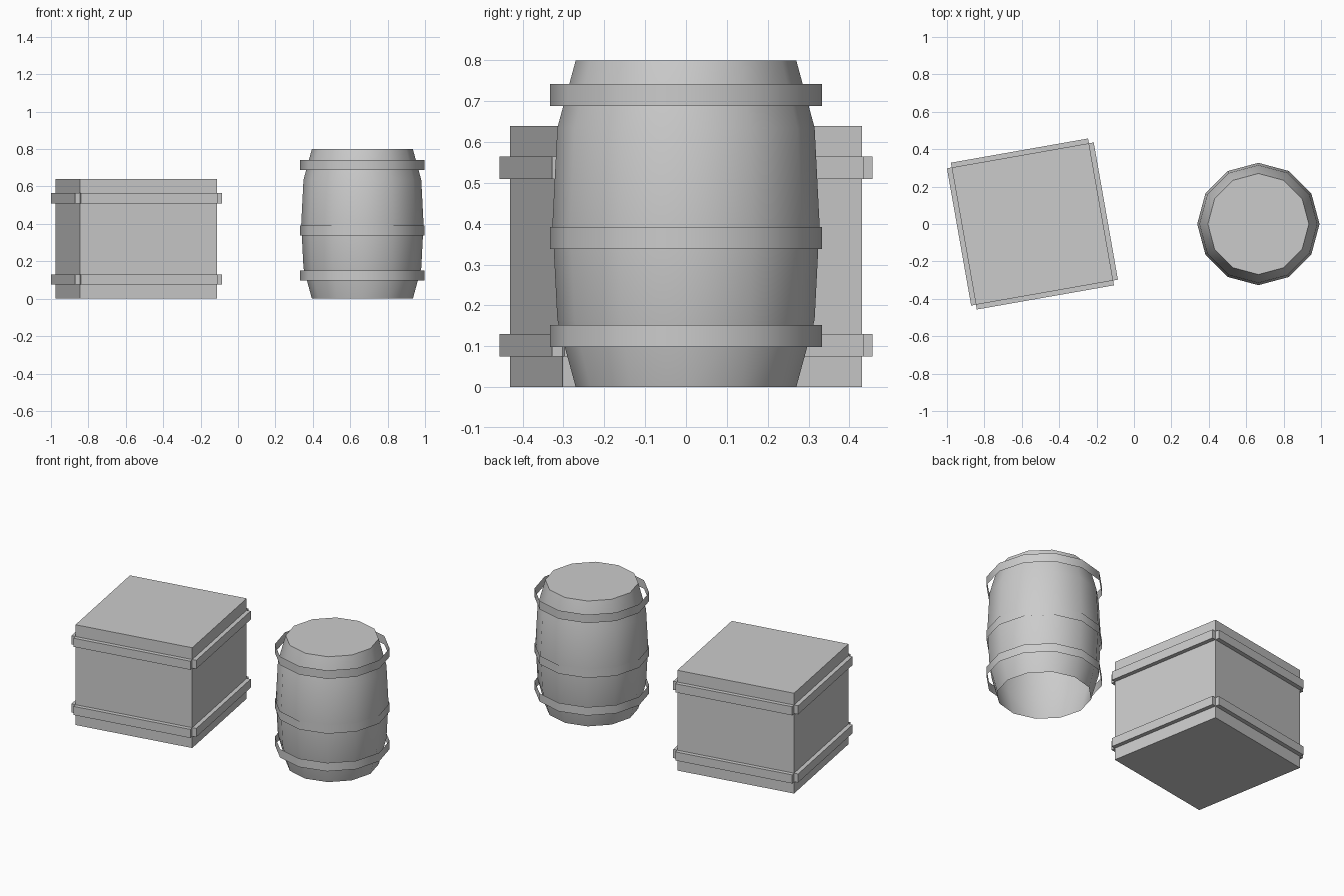
import bpy
import bmesh
from math import cos, sin, pi, radians
from mathutils import Matrix, Vector

cube = bpy.data.objects.get("Cube")
if cube:
    bpy.data.objects.remove(cube, do_unlink=True)

grey = bpy.data.materials.new("plain grey")
grey.use_nodes = True
grey.diffuse_color = (0.6, 0.6, 0.6, 1)
grey.node_tree.nodes["Principled BSDF"].inputs["Base Color"].default_value = (0.6, 0.6, 0.6, 1)

SIDES = 12
BARREL = Vector((0.665, 0, 0))
CRATE = Matrix.Translation((-0.543, 0, 0)) @ Matrix.Rotation(radians(10), 4, 'Z')


def finish(name, bm, matrix, smooth=False):
    mesh = bpy.data.meshes.new(name)
    bm.to_mesh(mesh)
    bm.free()
    mesh.materials.append(grey)
    obj = bpy.data.objects.new(name, mesh)
    obj.matrix_world = matrix
    bpy.context.collection.objects.link(obj)
    if smooth:
        bpy.ops.object.select_all(action='DESELECT')
        obj.select_set(True)
        bpy.context.view_layer.objects.active = obj
        bpy.ops.object.shade_smooth_by_angle(angle=radians(40))
    return obj


def lathe(name, profile, cap_top=False):
    """Turn a (radius, height) profile, listed from bottom to top, into a shell."""
    bm = bmesh.new()
    rings = [[bm.verts.new((r * cos(2 * pi * i / SIDES), r * sin(2 * pi * i / SIDES), z))
              for i in range(SIDES)] for r, z in profile]
    for low, high in zip(rings, rings[1:]):
        for i in range(SIDES):
            j = (i + 1) % SIDES
            bm.faces.new((low[i], low[j], high[j], high[i]))
    if cap_top:
        bm.faces.new(rings[-1])
    return finish(name, bm, Matrix.Translation(BARREL), smooth=True)


def box(name, size, centre, turn=0):
    bm = bmesh.new()
    bmesh.ops.create_cube(bm, size=1)
    bmesh.ops.scale(bm, vec=size, verts=bm.verts)
    bmesh.ops.translate(bm, vec=centre, verts=bm.verts)
    return finish(name, bm, CRATE @ Matrix.Rotation(turn, 4, 'Z'))


# Barrel: bulging staves with a lid, open underneath
lathe("barrel_body", [(0.27, 0), (0.315, 0.165), (0.327, 0.4), (0.315, 0.635), (0.27, 0.8)],
      cap_top=True)

# Thin sheet hoops standing clear of the staves
for label, z in (("lower", 0.125), ("middle", 0.365), ("upper", 0.715)):
    lathe(label + "_hoop", [(0.333, z - 0.027), (0.333, z + 0.027)])

# Crate: turned box with a plank strip on each side at two heights
WIDTH, STRIP = 0.745, 0.026
box("crate_body", (WIDTH, WIDTH, 0.64), (0, 0, 0.32))
for label, z in (("lower", 0.1025), ("upper", 0.5375)):
    for k, side in enumerate(("front", "right", "back", "left")):
        box(f"crate_{label}_{side}_strip", (WIDTH, STRIP, 0.055),
            (0, -(WIDTH + STRIP) / 2, z), turn=-k * pi / 2)
